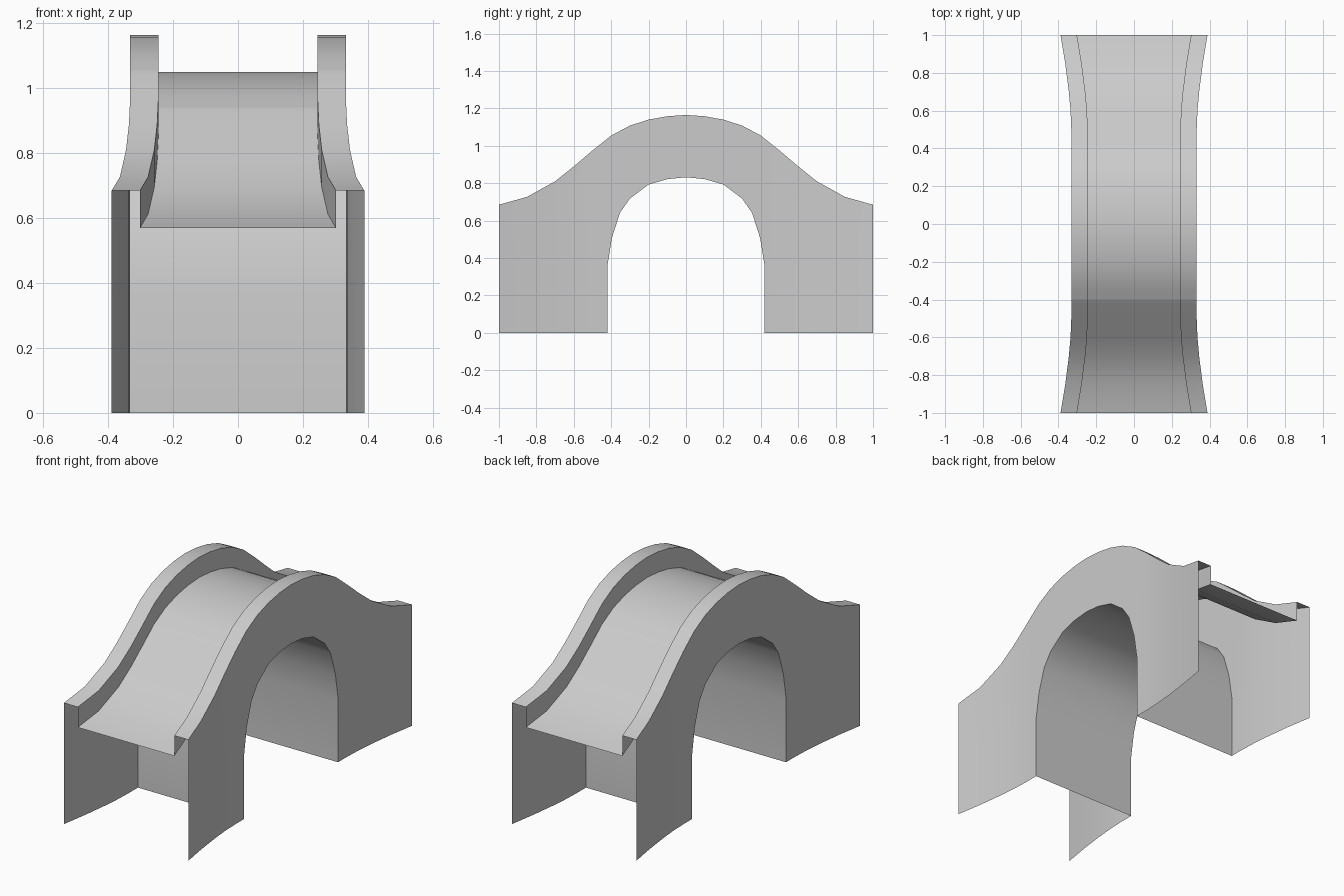
import bpy, bmesh, math

if "Cube" in bpy.data.objects:
    bpy.data.objects.remove(bpy.data.objects["Cube"])

# Half profiles, from the middle (y = 0) outwards; mirrored over y by using abs(y)
TOP = [(0, 1.165), (.1, 1.158), (.2, 1.14), (.3, 1.108), (.4, 1.055), (.5, .975),
       (.6, .89), (.7, .81), (.85, .727), (1, .685)]
WIDTH = [(0, .332), (.5, .332), (.6, .336), (.7, .345), (.85, .364), (1, .389)]
ARCH = [(0, .832), (.1, .822), (.2, .793), (.3, .718), (.353, .642), (.396, .508), (.42, .36)]
DECK_DROP, WALL = .115, .087
SPRING_Y, SPRING_Z = ARCH[-1]


def lookup(table, y):
    y = abs(y)
    for (y0, v0), (y1, v1) in zip(table, table[1:]):
        if y <= y1:
            return v0 + (v1 - v0) * (y - y0) / (y1 - y0)
    return table[-1][1]


def mirrored(values):
    return sorted({s * v for v in values for s in (-1, 1)})


def strip(bm, sections):
    """Skin a list of cross-sections with quads."""
    rows = [[bm.verts.new(p) for p in sec] for sec in sections]
    for r0, r1 in zip(rows, rows[1:]):
        for i in range(len(r0) - 1):
            bm.faces.new((r0[i], r1[i], r1[i + 1], r0[i + 1]))


def finish(name, bm):
    bmesh.ops.remove_doubles(bm, verts=bm.verts, dist=1e-4)
    mesh = bpy.data.meshes.new(name)
    bm.to_mesh(mesh)
    bm.free()
    ob = bpy.data.objects.new(name, mesh)
    bpy.context.collection.objects.link(ob)
    bpy.ops.object.select_all(action='DESELECT')
    ob.select_set(True)
    bpy.context.view_layer.objects.active = ob
    bpy.ops.object.shade_smooth_by_angle(angle=math.radians(30))
    return ob


stations = mirrored([y for y, _ in TOP + ARCH])

# Side wall with parapet: outer face, coping and inner face (open ends)
bm = bmesh.new()
sections = []
for y in stations:
    w, t = lookup(WIDTH, y), lookup(TOP, y)
    sections.append([(w, y, lookup(ARCH, y)), (w, y, t),
                     (w - WALL, y, t), (w - WALL, y, t - DECK_DROP)])
strip(bm, sections)
# lower part of the wall on both sides of the opening
for sign in (-1, 1):
    ys = [y for y in stations if y * sign >= SPRING_Y]
    strip(bm, [[(lookup(WIDTH, y), y, 0), (lookup(WIDTH, y), y, SPRING_Z)] for y in ys])
wall = finish("side_wall", bm)
wall.modifiers.new("mirror", 'MIRROR')

# Road deck between the parapets
bm = bmesh.new()
sections = []
for y in stations:
    x, z = lookup(WIDTH, y) - WALL, lookup(TOP, y) - DECK_DROP
    sections.append([(x, y, z), (-x, y, z)])
strip(bm, sections)
finish("road_deck", bm)

# Underside of the arch, running down to the ground
bm = bmesh.new()
path = [(y, lookup(ARCH, y)) for y in mirrored([y for y, _ in ARCH])]
path = [(-SPRING_Y, 0)] + path + [(SPRING_Y, 0)]
w = WIDTH[0][1]
strip(bm, [[(-w, y, z), (w, y, z)] for y, z in path])
finish("arch_underside", bm)
